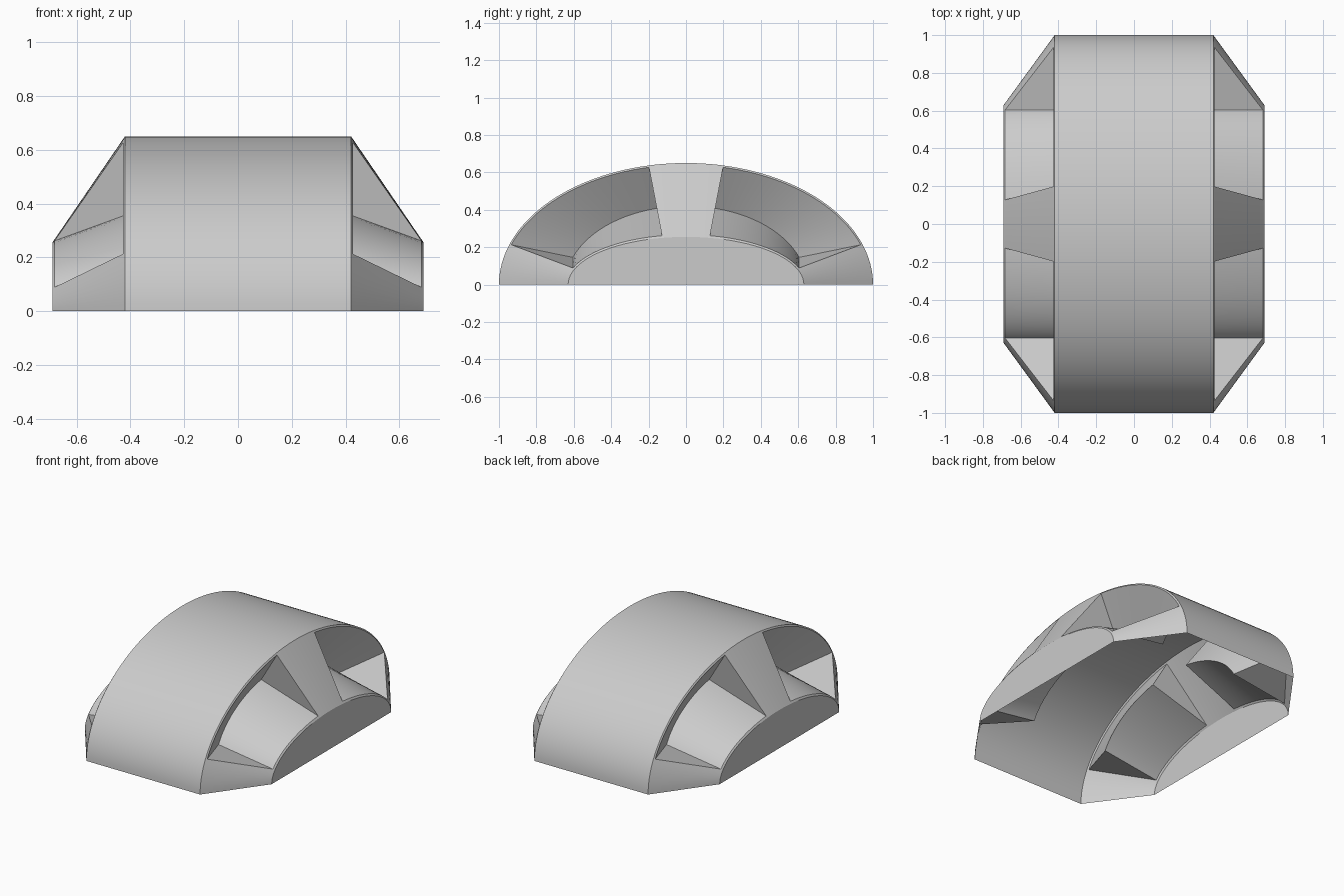
import bpy, bmesh
from math import sin, cos, asin, pi

if "Cube" in bpy.data.objects:
    bpy.data.objects.remove(bpy.data.objects["Cube"])

# Key half sizes: (x, y radius, z radius) of the half-ellipse sections
RIM = (0.42, 1.0, 0.65)
END = (0.69, 0.63, 0.255)
DEEP = (0.28, 0.645, 0.42)
A1, A2 = asin(0.2), asin(0.943)          # window start / end angles from the top
D1, D2 = asin(0.155 / 0.645), asin(0.605 / 0.645)


def span(a, b, n):
    return [a + (b - a) * i / n for i in range(n + 1)]


RIB, WIN, FOOT = span(0, A1, 6), span(A1, A2, 24), span(A2, pi / 2, 8)
FULL = RIB + WIN[1:] + FOOT[1:]


def ring(section, angles):
    x, ry, rz = section
    return [(x, ry * sin(a), rz * cos(a)) for a in angles]


def slope(t):
    return tuple(r + (e - r) * t for r, e in zip(RIM, END))


def build(name, lofts, tris=()):
    """Loft pairs of rings for one quarter, then mirror in x and y."""
    bm = bmesh.new()
    for rings in lofts:
        rows = [[bm.verts.new(p) for p in r] for r in rings]
        for r0, r1 in zip(rows, rows[1:]):
            for i in range(len(r0) - 1):
                bm.faces.new((r0[i], r1[i], r1[i + 1], r0[i + 1]))
    for tri in tris:
        bm.faces.new([bm.verts.new(p) for p in tri])
    bmesh.ops.remove_doubles(bm, verts=bm.verts, dist=0.0005)
    bmesh.ops.dissolve_degenerate(bm, edges=bm.edges, dist=0.0005)
    mesh = bpy.data.meshes.new(name)
    bm.to_mesh(mesh)
    bm.free()
    ob = bpy.data.objects.new(name, mesh)
    bpy.context.collection.objects.link(ob)
    mod = ob.modifiers.new("mirror", 'MIRROR')
    mod.use_axis = (True, True, False)
    mod.merge_threshold = 0.0005
    bpy.ops.object.select_all(action='DESELECT')
    ob.select_set(True)
    bpy.context.view_layer.objects.active = ob
    bpy.ops.object.shade_smooth_by_angle(angle=0.5)
    return ob


# Wide central arch, open underneath
build("main_arch", [[ring((0, 1.0, 0.65), FULL), ring(RIM, FULL)]])

# Sloped frame: centre rib, foot, and the thin lips round each window
T0, T1 = 0.025, 0.97
build("sloped_frame", [
    [ring(slope(t), RIB) for t in (0, T0, T1, 1)],
    [ring(slope(t), FOOT) for t in (0, T0, T1, 1)],
    [ring(slope(t), WIN) for t in (0, T0)],
    [ring(slope(t), WIN) for t in (T1, 1)],
])

# Wedge-shaped window recesses: ceiling, floor and triangular side walls
upper, lower = ring(slope(T0), WIN), ring(slope(T1), WIN)
deep = ring(DEEP, span(D1, D2, 24))
build("window_recess", [[upper, deep], [deep, lower]],
      [(upper[0], lower[0], deep[0]), (upper[-1], deep[-1], lower[-1])])

# Flat half-oval end panels
end = ring(END, FULL)
build("end_panel", [[end, [(x, y, 0) for x, y, z in end]]])
